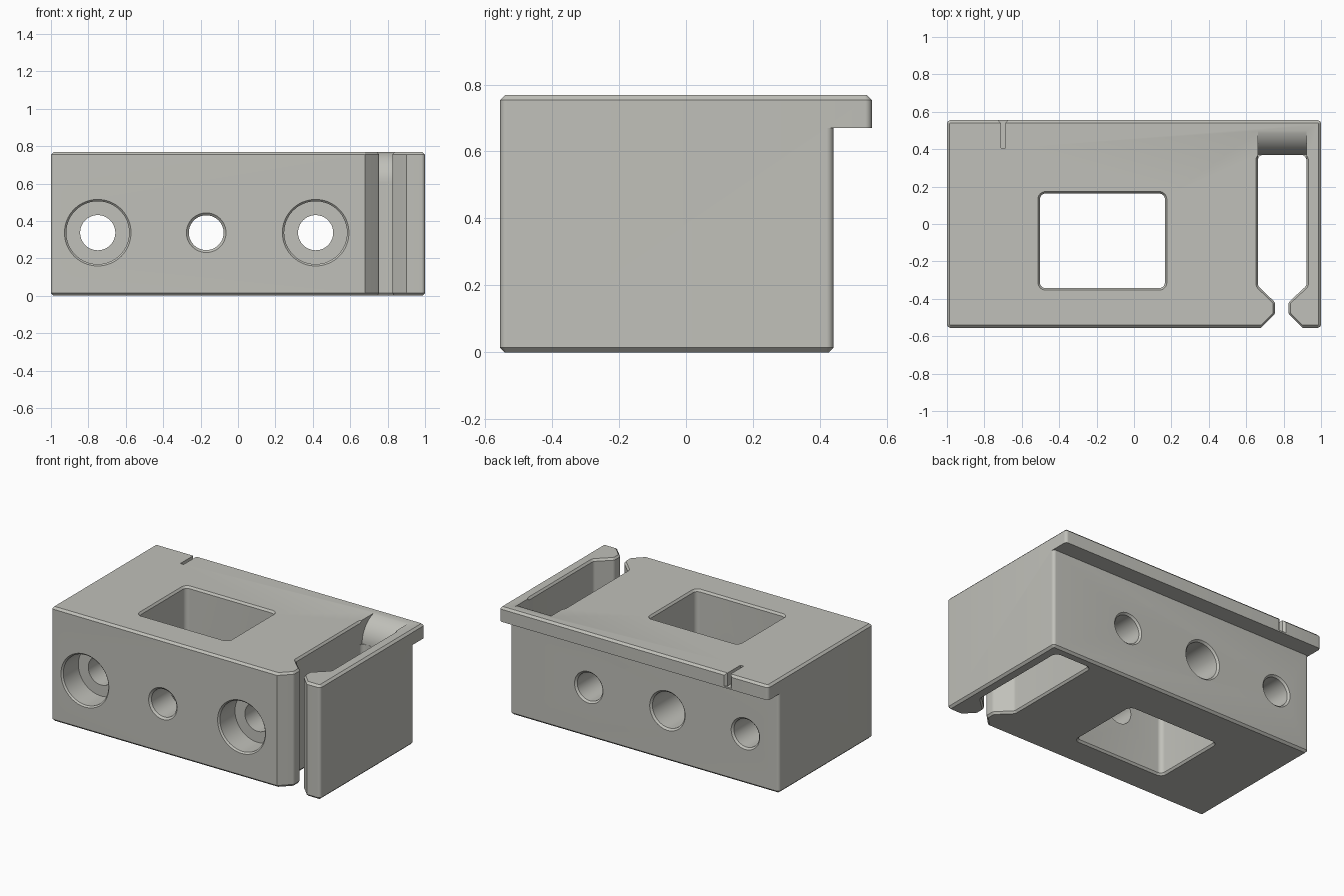
import bpy, bmesh, math
from mathutils import Vector

if "Cube" in bpy.data.objects:
    bpy.data.objects.remove(bpy.data.objects["Cube"])

H = 0.768     # overall height
CH = 0.014    # edge chamfer

grey = bpy.data.materials.new("warm_grey")
grey.diffuse_color = (0.53, 0.53, 0.49, 1)
grey.use_nodes = True
grey.node_tree.nodes["Principled BSDF"].inputs["Base Color"].default_value = grey.diffuse_color


def loft(name, rings):
    """Closed solid through rings with equal point counts."""
    bm = bmesh.new()
    loops = [[bm.verts.new(p) for p in ring] for ring in rings]
    n = len(loops[0])
    for a, b in zip(loops, loops[1:]):
        for i in range(n):
            j = (i + 1) % n
            bm.faces.new((a[i], a[j], b[j], b[i]))
    bm.faces.new(loops[0][::-1])
    bm.faces.new(loops[-1])
    bmesh.ops.recalc_face_normals(bm, faces=bm.faces)
    me = bpy.data.meshes.new(name)
    bm.to_mesh(me)
    bm.free()
    ob = bpy.data.objects.new(name, me)
    bpy.context.collection.objects.link(ob)
    me.materials.append(grey)
    return ob


def rounded(points, steps=6):
    """Outline from (x, y, radius) corners."""
    out = []
    n = len(points)
    for i, (x, y, r) in enumerate(points):
        p = Vector((x, y))
        if r == 0:
            out.append(p)
            continue
        d1 = (Vector(points[i - 1][:2]) - p).normalized()
        d2 = (Vector(points[(i + 1) % n][:2]) - p).normalized()
        half = d1.angle(d2) / 2
        c = p + (d1 + d2).normalized() * (r / math.sin(half))
        t = r / math.tan(half)
        a, b = p + d1 * t - c, p + d2 * t - c
        for k in range(steps + 1):
            out.append(c + a.lerp(b, k / steps).normalized() * r)
    return out


def offset(pts, d):
    """Grow a counter-clockwise outline by d."""
    out = []
    for i, p in enumerate(pts):
        e1 = (p - pts[i - 1]).normalized()
        e2 = (pts[(i + 1) % len(pts)] - p).normalized()
        n1, n2 = Vector((e1.y, -e1.x)), Vector((e2.y, -e2.x))
        out.append(p + (n1 + n2) * (d / (1 + n1.dot(n2))))
    return out


def stack(name, pts, levels):
    """Vertical prism with (z, growth) levels."""
    return loft(name, [[(p.x, p.y, z) for p in offset(pts, d)] for z, d in levels])


def box(x0, x1, y0, y1, r):
    return rounded([(x0, y0, r), (x1, y0, r), (x1, y1, r), (x0, y1, r)])


def bore(name, x, z, profile, n=64):
    """Round cutter along y with (y, radius) steps."""
    angs = [2 * math.pi * i / n for i in range(n)]
    return loft(name, [[(x + r * math.cos(a), y, z + r * math.sin(a)) for a in angs]
                       for y, r in profile])


# block with chamfered top and bottom edges
body = stack("mount_block", box(-1, 1, -0.555, 0.555, 0.02),
             [(0, -CH), (CH, 0), (H - CH, 0), (H, -CH)])

cutters = []

# space under the overhanging rear lip
under = rounded([(-1.1, 0.42, 0), (-1, 0.42, 0), (-1, 0.44, 0.0199), (1, 0.44, 0.0199),
                 (1, 0.42, 0), (1.1, 0.42, 0), (1.1, 0.7, 0), (-1.1, 0.7, 0)])
cutters.append(stack("lip_cut", under, [(-0.05, CH), (0, CH), (CH, 0), (0.67, 0)]))

# flared levels for cuts through the full height
through = [(-0.05, CH), (0, CH), (CH, 0), (H - CH, 0), (H, CH), (H + 0.05, CH)]

# rectangular pocket
cutters.append(stack("pocket_cut", box(-0.503, 0.165, -0.343, 0.163, 0.03),
                     [(z, d * 0.75) for z, d in through]))

# side slot with a narrow open throat
slot = rounded([(0.655, -0.58, 0), (0.925, -0.58, 0), (0.825, -0.48, 0.03),
                (0.825, -0.42, 0.03), (0.922, -0.33, 0.03), (0.922, 0.37, 0.03),
                (0.662, 0.37, 0.03), (0.662, -0.33, 0.03), (0.755, -0.42, 0.03),
                (0.755, -0.48, 0.03)])
cutters.append(stack("slot_cut", slot, [(z, d * 0.75) for z, d in through]))

# rolled-over rear end of the slot
R = 0.162
roll = [(0.371 + R - R * math.cos(a), 0.61 + R * math.sin(a))
        for a in [math.pi / 2 * i / 16 for i in range(17)]]
roll += [(0.371 + R, 0.85), (0.3, 0.85), (0.3, 0.61)]
cutters.append(loft("roll_cut", [[(x, y, z) for y, z in roll] for x in (0.663, 0.921)]))

# counterbored screw holes
for x in (-0.75, 0.415):
    cutters.append(bore("screw_cut", x, 0.337, [
        (-0.6, 0.178), (-0.555, 0.178), (-0.545, 0.168), (-0.385, 0.168), (-0.385, 0.094),
        (0.428, 0.094), (0.44, 0.106), (0.5, 0.106)]))

# centre hole, wider at the rear
cutters.append(bore("centre_front_cut", -0.17, 0.337, [
    (-0.6, 0.106), (-0.555, 0.106), (-0.543, 0.093), (-0.1, 0.093)]))
cutters.append(bore("centre_rear_cut", -0.17, 0.337, [
    (0.0, 0.12), (0.428, 0.12), (0.44, 0.132), (0.5, 0.132)]))

# index notch in the lip
notch = [Vector(p) for p in ((-0.712, 0.405), (-0.688, 0.405), (-0.688, 0.54),
                             (-0.673, 0.555), (-0.673, 0.6), (-0.727, 0.6),
                             (-0.727, 0.555), (-0.712, 0.54))]
cutters.append(stack("notch_cut", notch, [(0.68, 0), (H + 0.05, 0)]))

# carve the block
for c in cutters:
    m = body.modifiers.new(c.name, 'BOOLEAN')
    m.operation = 'DIFFERENCE'
    m.solver = 'EXACT'
    m.object = c
bpy.context.view_layer.update()
dg = bpy.context.evaluated_depsgraph_get()
carved = bpy.data.meshes.new_from_object(body.evaluated_get(dg))
body.modifiers.clear()
body.data = carved
for c in cutters:
    bpy.data.objects.remove(c)

# smooth rounded areas, keep edges sharp
bpy.ops.object.select_all(action='DESELECT')
body.select_set(True)
bpy.context.view_layer.objects.active = body
bpy.ops.object.shade_smooth_by_angle(angle=math.radians(30))
